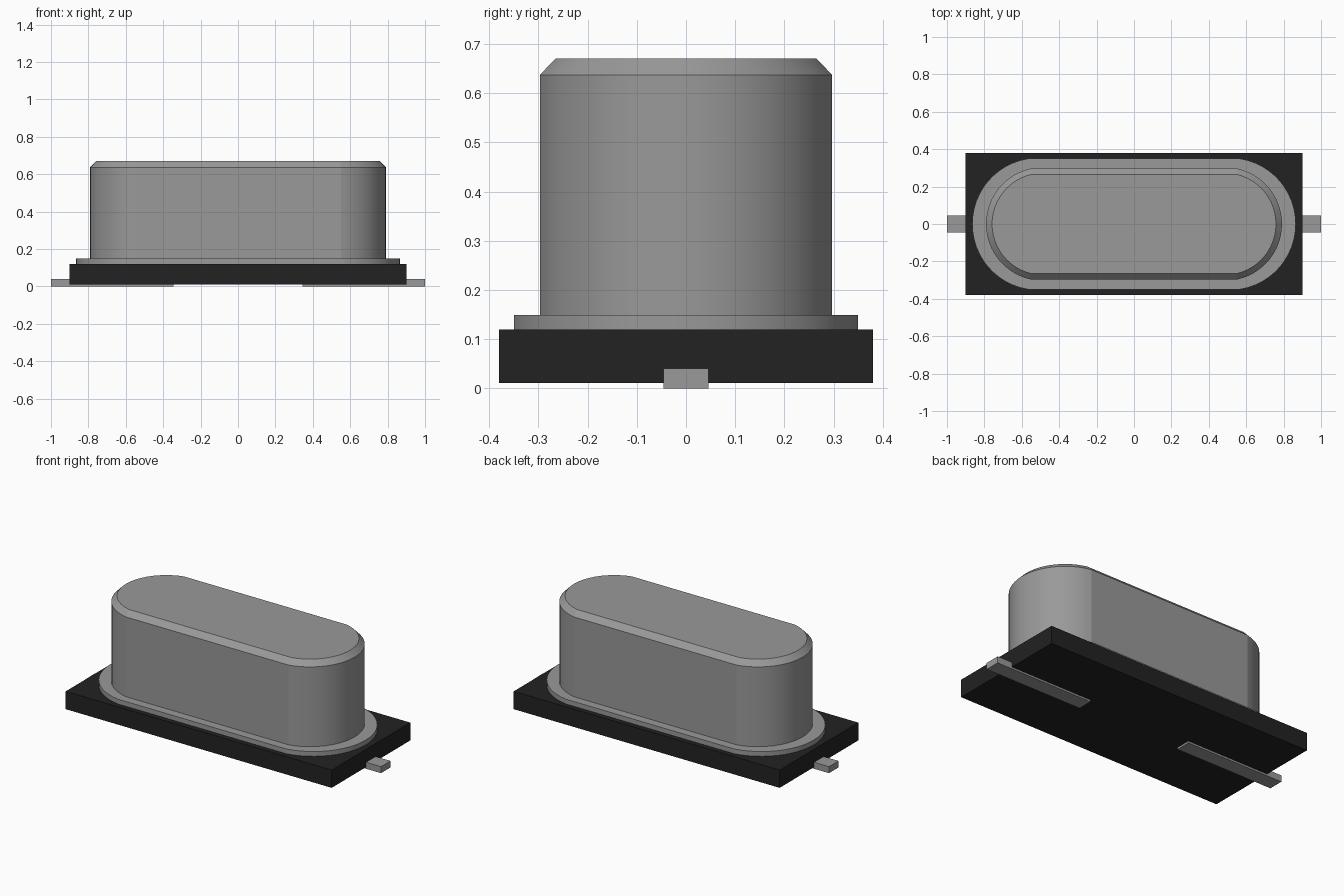
import bpy, bmesh, math

if "Cube" in bpy.data.objects:
    bpy.data.objects.remove(bpy.data.objects["Cube"])


def material(name, rgb):
    m = bpy.data.materials.new(name)
    m.diffuse_color = (*rgb, 1)
    m.use_nodes = True
    m.node_tree.nodes["Principled BSDF"].inputs["Base Color"].default_value = m.diffuse_color
    return m


METAL = material("grey metal", (0.32, 0.32, 0.32))
PLASTIC = material("black plastic", (0.016, 0.016, 0.016))


def finish(name, bm, mat):
    bmesh.ops.recalc_face_normals(bm, faces=bm.faces)
    mesh = bpy.data.meshes.new(name)
    bm.to_mesh(mesh)
    bm.free()
    obj = bpy.data.objects.new(name, mesh)
    bpy.context.collection.objects.link(obj)
    mesh.materials.append(mat)
    return obj


def box(name, x0, x1, y, z0, z1, mat):
    bm = bmesh.new()
    bmesh.ops.create_cube(bm, size=1)
    for v in bm.verts:
        v.co = (x0 if v.co.x < 0 else x1, math.copysign(y, v.co.y),
                z0 if v.co.z < 0 else z1)
    return finish(name, bm, mat)


def oblong(straight, end, half, steps=24):
    """Two straight sides closed by circular arcs bulging out to +-end."""
    s = end - straight
    r = (half * half + s * s) / (2 * s)
    c = end - r
    a = math.atan2(half, straight - c)
    arc = [(c + r * math.cos(t), r * math.sin(t))
           for t in (-a + 2 * a * i / steps for i in range(steps + 1))]
    return arc + [(-x, -y) for x, y in arc]


def loft(name, layers, mat):
    """Skin a stack of oblong outlines, given as (straight, end, half, z)."""
    bm = bmesh.new()
    rings = [[bm.verts.new((x, y, z)) for x, y in oblong(st, e, h)]
             for st, e, h, z in layers]
    n = len(rings[0])
    for lo, hi in zip(rings, rings[1:]):
        for i in range(n):
            j = (i + 1) % n
            bm.faces.new((lo[i], lo[j], hi[j], hi[i]))
    bm.faces.new(rings[0][::-1])
    bm.faces.new(rings[-1])
    obj = finish(name, bm, mat)
    bpy.ops.object.select_all(action='DESELECT')
    obj.select_set(True)
    bpy.context.view_layer.objects.active = obj
    bpy.ops.object.shade_smooth_by_angle(angle=math.radians(10))
    return obj


# Insulating base plate
box("base_plate", -0.9, 0.9, 0.38, 0.011, 0.12, PLASTIC)

# Flat leads set into the underside and sticking out at both ends
for side, name in ((1, "right_lead"), (-1, "left_lead")):
    x0, x1 = sorted((0.345 * side, 1.0 * side))
    box(name, x0, x1, 0.046, 0, 0.04, METAL)

# Rim flange
loft("flange", [(0.57, 0.865, 0.349, 0.12), (0.57, 0.865, 0.349, 0.149)], METAL)

# Tall can with a chamfered top edge
loft("can", [(0.55, 0.791, 0.297, 0.149), (0.55, 0.791, 0.297, 0.637),
             (0.55, 0.759, 0.265, 0.67)], METAL)
